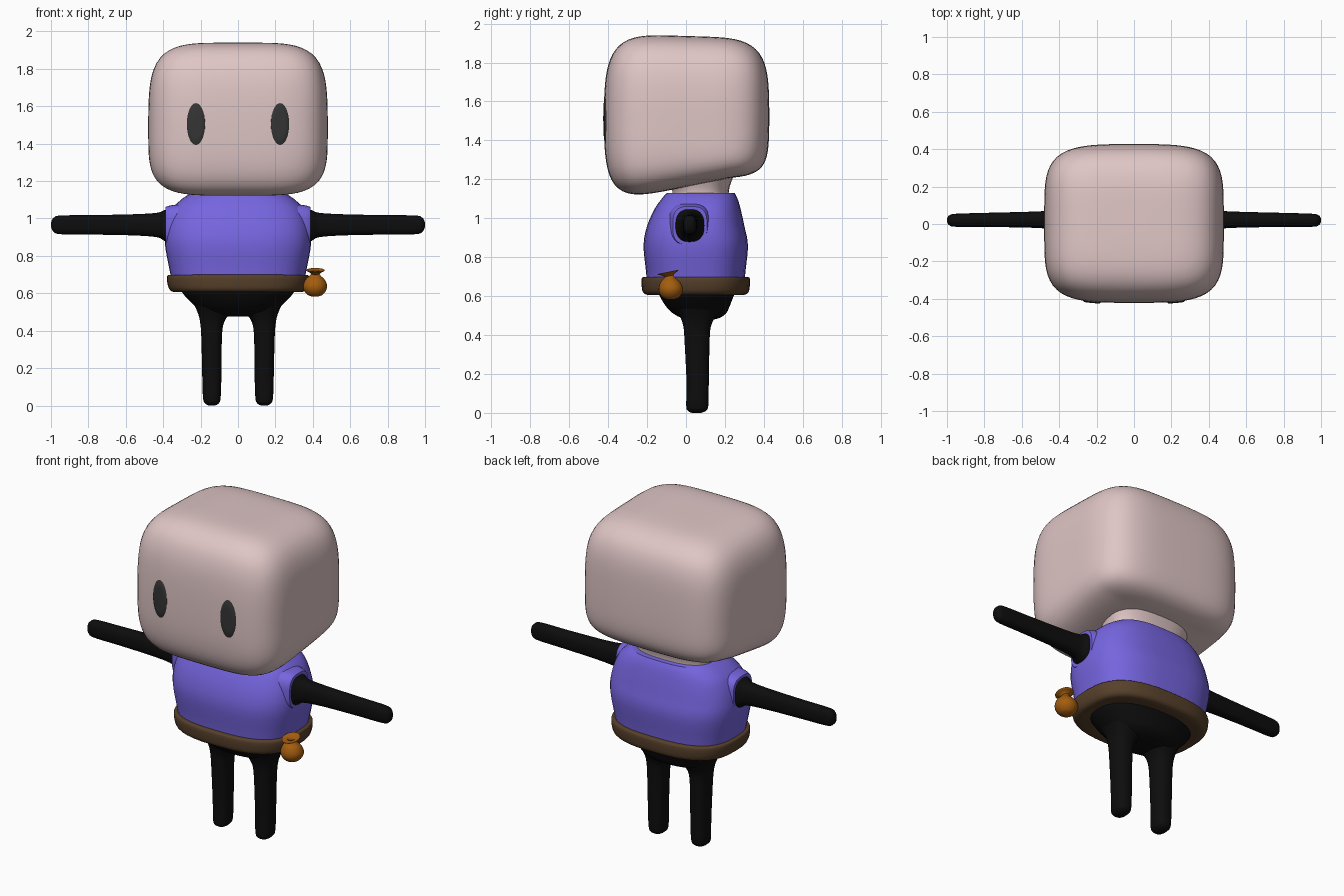
import bpy, bmesh, math
from mathutils import Vector, Matrix
from mathutils.bvhtree import BVHTree


def material(name, rgb):
    m = bpy.data.materials.new(name)
    m.diffuse_color = (*rgb, 1)
    return m


SKIN = material("pale pink", (0.74, 0.56, 0.56))
PURPLE = material("purple", (0.18, 0.13, 0.74))
BROWN = material("brown", (0.095, 0.052, 0.024))
BLACK = material("black", (0.004, 0.004, 0.004))
ORANGE = material("orange", (0.37, 0.11, 0.005))
GREY = material("dark grey", (0.035, 0.035, 0.035))


def finish(name, bm, mat, mirror=False, angle=50):
    bmesh.ops.recalc_face_normals(bm, faces=bm.faces)
    me = bpy.data.meshes.new(name)
    bm.to_mesh(me)
    bm.free()
    ob = bpy.data.objects.new(name, me)
    bpy.context.collection.objects.link(ob)
    me.materials.append(mat)
    bpy.ops.object.select_all(action="DESELECT")
    ob.select_set(True)
    bpy.context.view_layer.objects.active = ob
    bpy.ops.object.shade_smooth_by_angle(angle=math.radians(angle))
    if mirror:
        ob.modifiers.new("mirror", "MIRROR")
    return ob


def smooth_stations(st, steps):
    """Catmull-Rom interpolation of loft stations."""
    out = []
    for i in range(len(st) - 1):
        p = [st[max(i - 1, 0)], st[i], st[i + 1], st[min(i + 2, len(st) - 1)]]
        for k in range(steps):
            t = k / steps
            out.append([0.5 * (2 * b + (c - a) * t + (2 * a - 5 * b + 4 * c - d) * t * t
                               + (3 * b - a - 3 * c + d) * t ** 3) for a, b, c, d in zip(*p)])
    return out + [list(st[-1])]


def loft(name, stations, mat, axis="z", n=2.0, steps=5, seg=40, mirror=False, tilt=None):
    """Stations are (position on axis, centre u, centre v, half u, half v)."""
    bm = bmesh.new()
    rings = []
    for t, u, v, a, b in smooth_stations(stations, steps):
        ring = []
        for i in range(seg):
            c, s = math.cos(math.tau * i / seg), math.sin(math.tau * i / seg)
            pu = u + a * math.copysign(abs(c) ** (2 / n), c)
            pv = v + b * math.copysign(abs(s) ** (2 / n), s)
            ring.append(bm.verts.new((pu, pv, t) if axis == "z" else (t, pu, pv)))
        rings.append(ring)
    for r, q in zip(rings, rings[1:]):
        for i in range(seg):
            j = (i + 1) % seg
            bm.faces.new((r[i], r[j], q[j], q[i]))
    bm.faces.new(rings[0])
    bm.faces.new(rings[-1])
    if tilt:
        bmesh.ops.rotate(bm, verts=bm.verts, cent=tilt[0], matrix=Matrix.Rotation(tilt[1], 3, "X"))
    return finish(name, bm, mat, mirror)


# Head: a softly rounded box, narrower at the top, underside rising to the back
bm = bmesh.new()
bmesh.ops.create_cube(bm, size=2)
bmesh.ops.subdivide_edges(bm, edges=bm.edges, cuts=27, use_grid_fill=True)
for v in bm.verts:
    p = Vector([math.tan(c * math.pi / 4) for c in v.co])
    p /= sum(abs(c) ** 4.6 for c in p) ** (1 / 4.6)
    x, y, z = p
    up, low = max(z, 0), max(-z, 0)
    width = 0.48 * (1 - 0.06 * up ** 2)
    depth = 0.425 * (1 - (0.07 if y < 0 else 0.04) * up ** 2 - 0.05 * low ** 2)
    rise = 0.045 + 0.06 * max(-1, min(1, (y + 0.2) * 1.3))
    v.co = (x * width, y * depth * (1 - 0.04 * x * x) + 0.003,
            1.52 + z * 0.42 + rise * low ** 2 - 0.012 * up * (y + 0.3))
head_tree = BVHTree.FromBMesh(bm)
finish("head", bm, SKIN, angle=80)

# Neck
loft("neck", [(1.05, 0, 0.075, 0.24, 0.15), (1.14, 0, 0.075, 0.24, 0.145),
              (1.22, 0, 0.075, 0.27, 0.17)], SKIN, n=2.6)

# Eyes: thin oval plates that follow the face
bm = bmesh.new()
rows = []
for k in range(0, 6):
    row = []
    for i in range(32 if k else 1):
        ang = math.tau * i / 32
        x, z = 0.225 + 0.05 * k / 5 * math.cos(ang), 1.505 + 0.115 * k / 5 * math.sin(ang)
        hit = head_tree.ray_cast(Vector((x, -2, z)), Vector((0, 1, 0)))[0]
        row.append(bm.verts.new((x, hit.y - (0.007 if k < 5 else -0.001), z)))
    rows.append(row)
for i in range(32):
    j = (i + 1) % 32
    bm.faces.new((rows[0][0], rows[1][i], rows[1][j]))
    for r, q in zip(rows[1:], rows[2:]):
        bm.faces.new((r[i], q[i], q[j], r[j]))
finish("eyes", bm, GREY, mirror=True)

# Shirt
loft("shirt", [(0.64, 0, 0.05, 0.35, 0.25), (0.72, 0, 0.05, 0.365, 0.255),
               (0.86, 0, 0.05, 0.39, 0.268), (0.96, 0, 0.05, 0.383, 0.25),
               (1.05, 0, 0.06, 0.35, 0.22), (1.10, 0, 0.07, 0.305, 0.195),
               (1.13, 0, 0.075, 0.26, 0.175)], PURPLE, n=2.8)

# Sleeve cuffs
loft("sleeve_cuffs", [(0.28, 0.02, 0.96, 0.12, 0.12), (0.36, 0.02, 0.963, 0.10, 0.107),
                      (0.388, 0.02, 0.963, 0.088, 0.098)], PURPLE, "x", n=3, mirror=True)

# Arms
loft("arms", [(0.30, 0.02, 0.96, 0.085, 0.095), (0.385, 0.02, 0.962, 0.075, 0.085),
              (0.43, 0.022, 0.965, 0.052, 0.066), (0.55, 0.023, 0.966, 0.043, 0.057),
              (0.78, 0.022, 0.966, 0.038, 0.052), (0.95, 0.02, 0.966, 0.035, 0.05),
              (0.985, 0.02, 0.966, 0.028, 0.038), (0.997, 0.02, 0.966, 0.015, 0.02),
              (1.0, 0.02, 0.966, 0.004, 0.005)], BLACK, "x", n=2.5, seg=28, mirror=True)

# Belt
loft("belt", [(0.607, 0, 0.05, 0.30, 0.20), (0.607, 0, 0.05, 0.345, 0.25),
              (0.622, 0, 0.05, 0.367, 0.272), (0.655, 0, 0.05, 0.378, 0.278),
              (0.688, 0, 0.05, 0.38, 0.278), (0.698, 0, 0.05, 0.37, 0.268),
              (0.70, 0, 0.05, 0.33, 0.23)], BROWN, n=2.7, steps=3)

# Hips
loft("hips", [(0.64, 0, 0.055, 0.31, 0.21), (0.60, 0, 0.055, 0.295, 0.19),
              (0.55, 0, 0.06, 0.25, 0.165), (0.51, 0, 0.07, 0.205, 0.135),
              (0.485, 0, 0.075, 0.16, 0.09), (0.476, 0, 0.075, 0.10, 0.04)], BLACK, n=2.3)

# Legs
loft("legs", [(0.54, 0.125, 0.06, 0.11, 0.11), (0.49, 0.13, 0.06, 0.083, 0.088),
              (0.44, 0.139, 0.057, 0.063, 0.07), (0.36, 0.141, 0.057, 0.055, 0.064),
              (0.15, 0.14, 0.06, 0.051, 0.057), (0.04, 0.14, 0.058, 0.047, 0.057),
              (0.012, 0.14, 0.056, 0.037, 0.048), (0.0, 0.14, 0.054, 0.018, 0.025)],
     BLACK, n=2.5, seg=28, mirror=True)

# Pouch hanging on the belt: round bag, pinched neck and tilted flared rim
loft("pouch", [(0.582, 0.412, -0.078, 0.015, 0.015), (0.592, 0.412, -0.078, 0.04, 0.04),
               (0.615, 0.412, -0.078, 0.059, 0.058), (0.642, 0.412, -0.078, 0.064, 0.062),
               (0.672, 0.412, -0.08, 0.052, 0.05), (0.692, 0.412, -0.082, 0.032, 0.03),
               (0.705, 0.413, -0.085, 0.022, 0.022), (0.72, 0.414, -0.09, 0.024, 0.024)],
     ORANGE, seg=28)
loft("pouch_rim", [(0.703, 0.414, -0.09, 0.022, 0.022), (0.713, 0.414, -0.09, 0.032, 0.036),
                   (0.72, 0.414, -0.09, 0.046, 0.052), (0.725, 0.414, -0.09, 0.046, 0.052),
                   (0.719, 0.414, -0.09, 0.022, 0.022)],
     ORANGE, seg=28, tilt=((0.414, -0.09, 0.715), 0.2))
